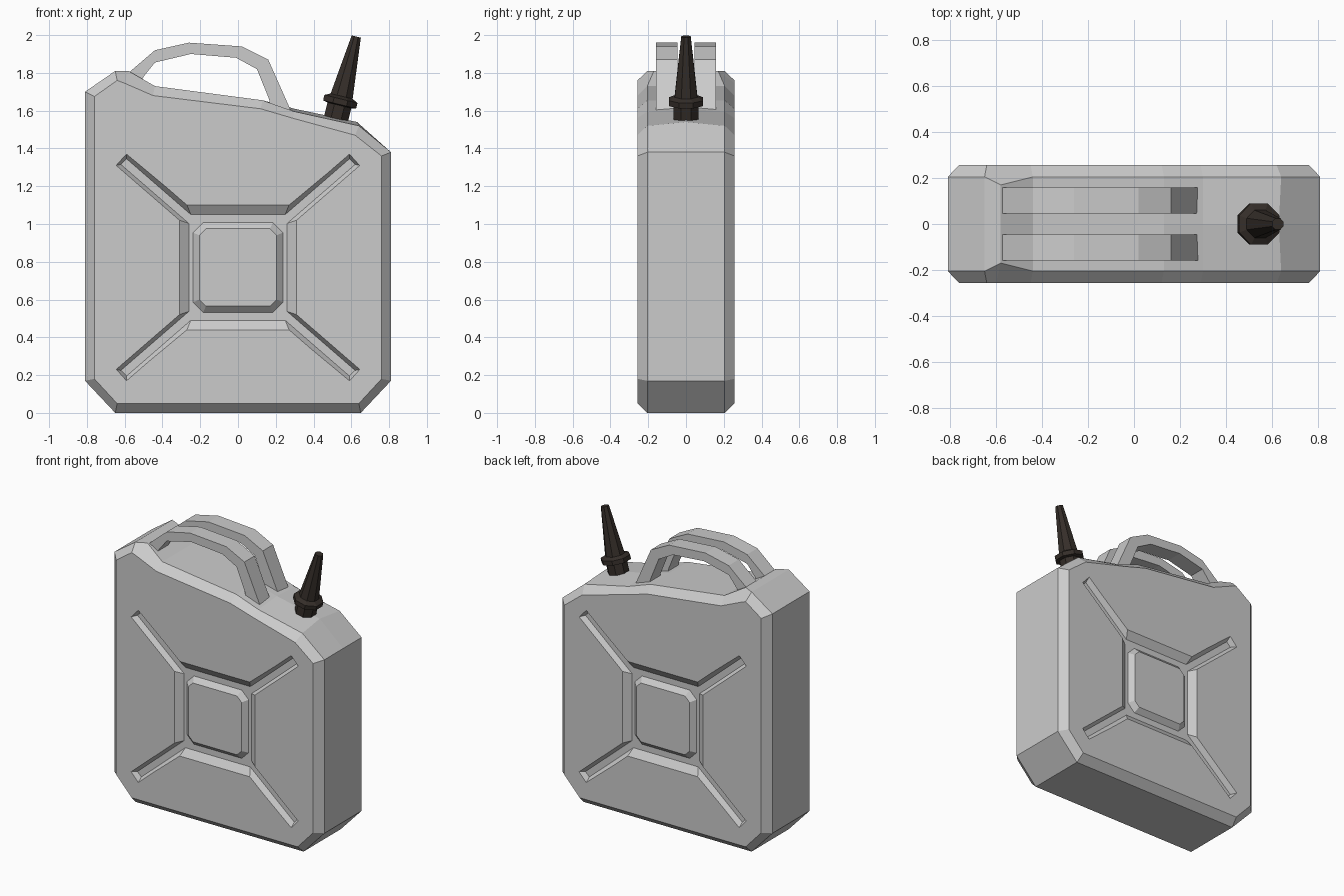
import bpy, bmesh, math
from mathutils import Vector, Matrix

if "Cube" in bpy.data.objects:
    bpy.data.objects.remove(bpy.data.objects["Cube"])


def loft(name, rings, cap=True):
    """Skin a list of equal-length closed rings and cap both ends."""
    bm = bmesh.new()
    vs = [[bm.verts.new(p) for p in r] for r in rings]
    n = len(vs[0])
    for a, b in zip(vs, vs[1:]):
        for i in range(n):
            j = (i + 1) % n
            bm.faces.new((a[i], a[j], b[j], b[i]))
    if cap:
        bm.faces.new(vs[0][::-1])
        bm.faces.new(vs[-1])
    bmesh.ops.recalc_face_normals(bm, faces=bm.faces)
    me = bpy.data.meshes.new(name)
    bm.to_mesh(me)
    bm.free()
    ob = bpy.data.objects.new(name, me)
    bpy.context.collection.objects.link(ob)
    return ob


def ring(pts, y):
    return [Vector((x, y, z)) for x, z in pts]


ZC = 0.77      # centre height of the pressed panel
Y_FACE = 0.257
DEPTH = 0.035


def four_way(q):
    """Mirror a quarter outline into a closed one around the panel centre."""
    r = q[::-1]
    pts = q + [(-x, z) for x, z in r] + [(-x, -z) for x, z in q] + [(x, -z) for x, z in r]
    return [(x, z + ZC) for x, z in pts]


# can body: flat faces, chamfered rim, slightly crowned top
rim = [(-.65, 0), (.65, 0), (.81, .17), (.81, 1.38), (.64, 1.52), (.30, 1.595), (.13, 1.655),
       (-.44, 1.73), (-.58, 1.81), (-.65, 1.81), (-.81, 1.70), (-.81, .17)]
face = [(-.64, .05), (.64, .05), (.76, .18), (.76, 1.36), (.62, 1.47), (.29, 1.56), (.12, 1.61),
        (-.45, 1.68), (-.60, 1.745), (-.64, 1.76), (-.76, 1.675), (-.76, .18)]
crown = list(rim)
crown[4], crown[5] = (.63, 1.54), (.30, 1.61)


def rim_ring(s):
    r = ring(rim, s * 0.205)
    r[8].y = s * 0.17
    return r


body = loft("can_body", [ring(face, -Y_FACE), rim_ring(-1), ring(crown, 0),
                         rim_ring(1), ring(face, Y_FACE)])

# pressed cross-shaped recess and raised centre pad on both faces
surf = [(.31, .25), (.645, .54), (.59, .60), (.27, .33)]
floor = [(.26, .233), (.62, .545), (.59, .575), (.25, .28)]
over = [(s[0] + (s[0] - f[0]) * .5, s[1] + (s[1] - f[1]) * .5) for s, f in zip(surf, floor)]
pad_base = [(.24, .185), (.185, .24)]
pad_top = [(.205, .17), (.17, .205)]
cutters = []
for s, side in ((-1, "front"), (1, "back")):
    cut = loft("recess_cutter_" + side, [ring(four_way(over), s * (Y_FACE + DEPTH * .5)),
                                         ring(four_way(floor), s * (Y_FACE - DEPTH))])
    cut.hide_render = True
    cutters.append(cut)
    mod = body.modifiers.new("recess_" + side, 'BOOLEAN')
    mod.operation = 'DIFFERENCE'
    mod.solver = 'EXACT'
    mod.object = cut
    loft("centre_pad_" + side, [ring(four_way(pad_base), s * (Y_FACE - DEPTH - .002)),
                                ring(four_way(pad_top), s * (Y_FACE - .003))])

# bake the recesses into the body and drop the cutters
bpy.context.view_layer.update()
dg = bpy.context.evaluated_depsgraph_get()
baked = bpy.data.meshes.new_from_object(body.evaluated_get(dg))
body.modifiers.clear()
body.data = baked
for c in cutters:
    bpy.data.objects.remove(c)

# twin carrying handles
handle = [(-.58, 1.76), (-.58, 1.80), (-.44, 1.92), (-.26, 1.96), (.02, 1.94), (.16, 1.87),
          (.28, 1.60), (.17, 1.63), (.165, 1.66), (.10, 1.82), (-.01, 1.88), (-.25, 1.90),
          (-.44, 1.855), (-.50, 1.78), (-.52, 1.74)]
for s, side in ((-1, "front"), (1, "back")):
    loft("handle_" + side, [ring(handle, s * .045), ring(handle, s * .158)])

# tilted eight-sided spout with flange
profile = [(.065, -.04), (.065, .07), (.09, .075), (.09, .105), (.06, .12), (.025, .445)]
tilt = Matrix.Translation((.52, 0, 1.56)) @ Matrix.Rotation(math.radians(13.8), 4, 'Y')
k = 1 / math.cos(math.pi / 8)
rings = []
for r, h in profile:
    angs = [math.pi / 8 + i * math.pi / 4 for i in range(8)]
    rings.append([tilt @ Vector((r * k * math.cos(a), r * k * math.sin(a), h)) for a in angs])
spout = loft("spout", rings)
dark = bpy.data.materials.new("dark_rubber")
dark.diffuse_color = (.035, .027, .022, 1)
dark.use_nodes = True
dark.node_tree.nodes["Principled BSDF"].inputs["Base Color"].default_value = dark.diffuse_color
spout.data.materials.append(dark)
